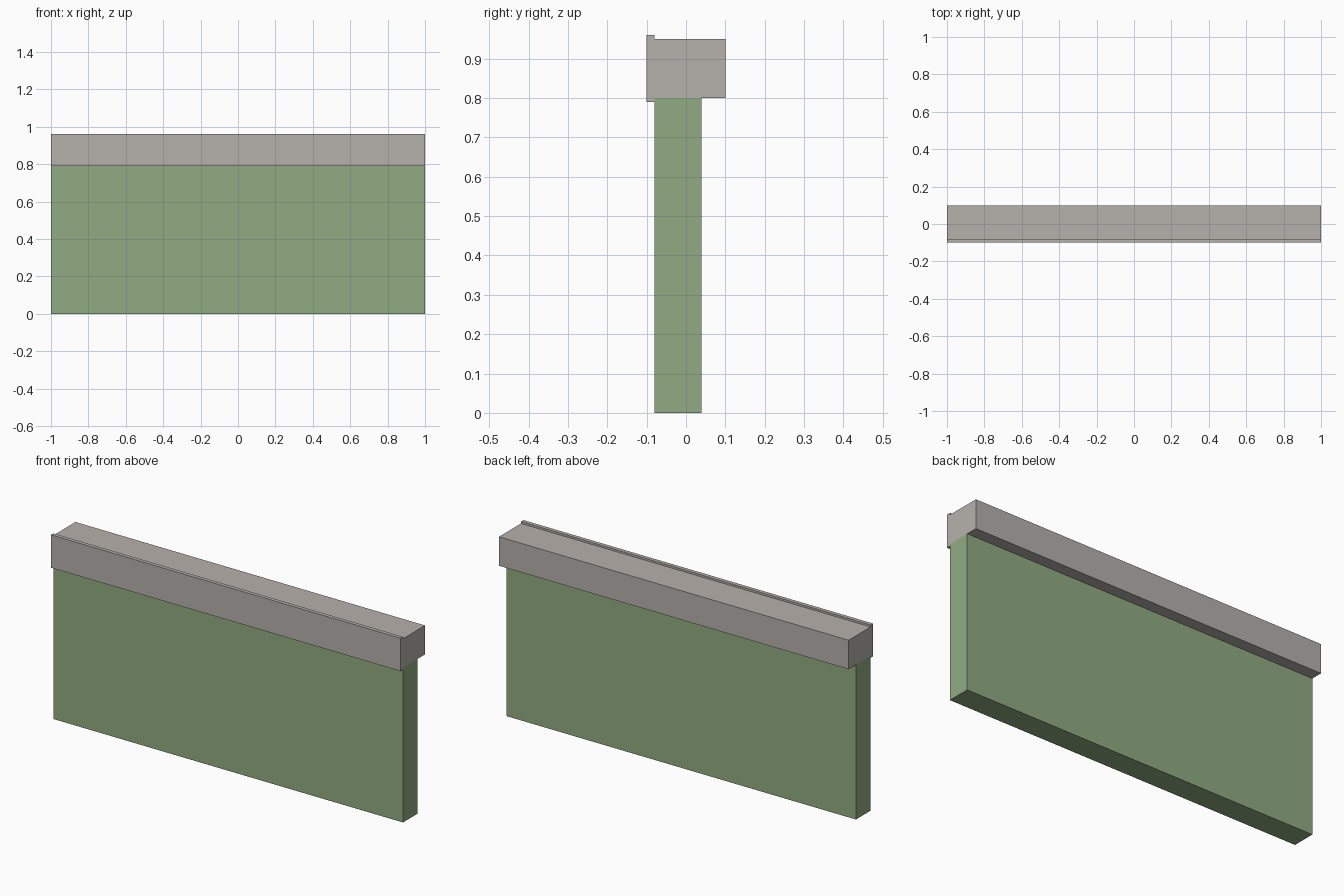
import bpy
import bmesh
from mathutils import Vector

cube = bpy.data.objects.get("Cube")
if cube:
    bpy.data.objects.remove(cube, do_unlink=True)


def material(name, colour):
    mat = bpy.data.materials.new(name)
    mat.use_nodes = True
    mat.diffuse_color = colour
    mat.node_tree.nodes["Principled BSDF"].inputs["Base Color"].default_value = colour
    return mat


def box(name, y_range, z_range, mat):
    """Box spanning the full width, from its y and z limits."""
    low = Vector((-1, y_range[0], z_range[0]))
    high = Vector((1, y_range[1], z_range[1]))
    bm = bmesh.new()
    bmesh.ops.create_cube(bm, size=1)
    bmesh.ops.scale(bm, vec=high - low, verts=bm.verts)
    bmesh.ops.translate(bm, vec=(low + high) / 2, verts=bm.verts)
    mesh = bpy.data.meshes.new(name)
    bm.to_mesh(mesh)
    bm.free()
    mesh.materials.append(mat)
    obj = bpy.data.objects.new(name, mesh)
    bpy.context.collection.objects.link(obj)
    return obj


green = material("sage green", (0.28, 0.41, 0.22, 1))
grey = material("warm grey", (0.47, 0.44, 0.41, 1))

# Wall panel, coping beam on top, and the thin trim board along its front
box("wall_panel", (-0.08, 0.04), (0, 0.8), green)
box("top_beam", (-0.08, 0.1), (0.8, 0.95), grey)
box("front_trim", (-0.1, -0.08), (0.79, 0.96), grey)
